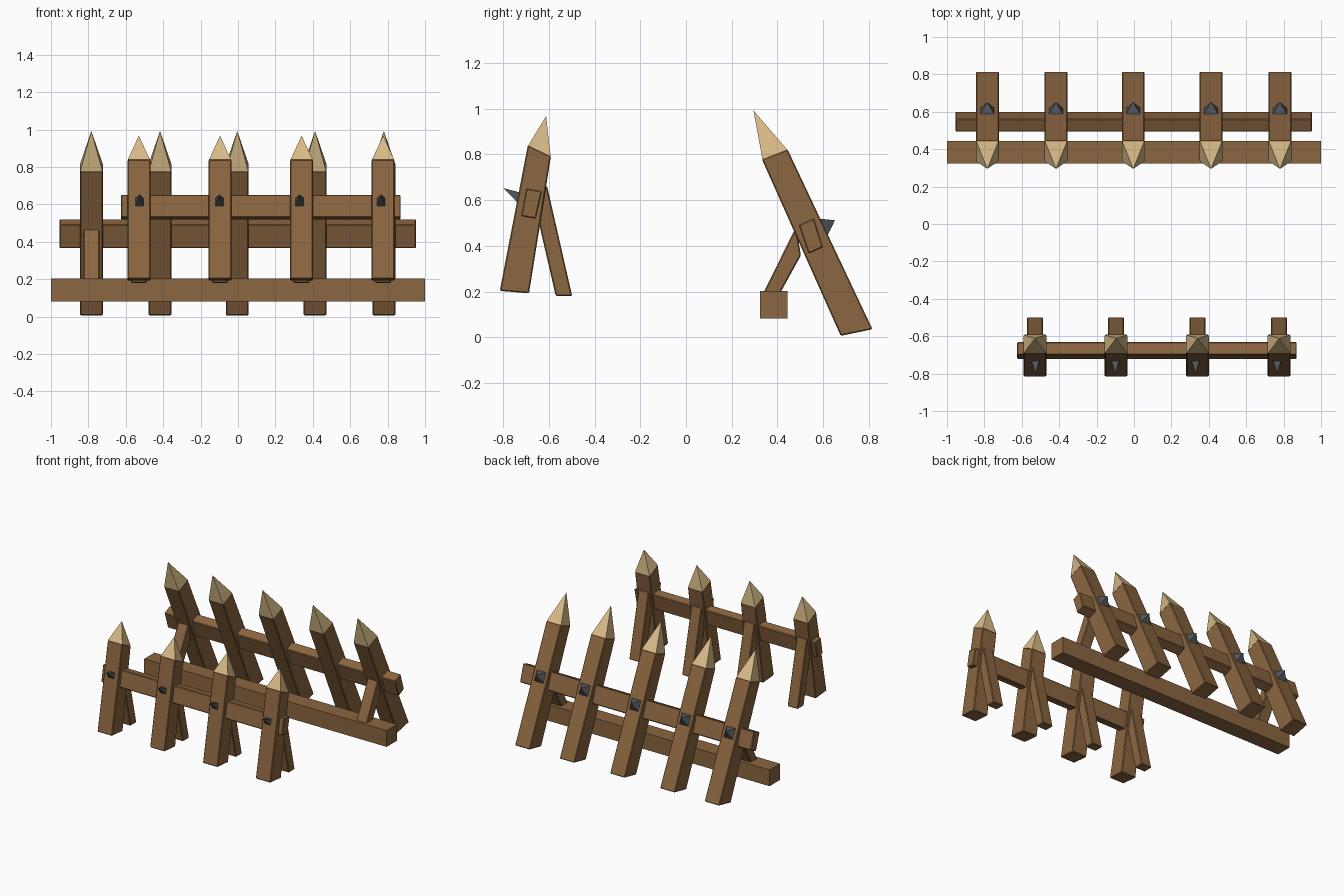
import bpy, bmesh
from mathutils import Vector

if "Cube" in bpy.data.objects:
    bpy.data.objects.remove(bpy.data.objects["Cube"])


def material(name, rgb):
    m = bpy.data.materials.new(name)
    m.diffuse_color = (*rgb, 1)
    m.use_nodes = True
    m.node_tree.nodes["Principled BSDF"].inputs["Base Color"].default_value = m.diffuse_color
    return m


WOOD = material("brown wood", (0.26, 0.133, 0.052))
PALE = material("pale cut wood", (0.68, 0.49, 0.24))
IRON = material("dark iron", (0.08, 0.088, 0.10))


def finish(name, bm, mat, bevel=0.0):
    bmesh.ops.recalc_face_normals(bm, faces=bm.faces)
    me = bpy.data.meshes.new(name)
    bm.to_mesh(me)
    bm.free()
    me.materials.append(mat)
    ob = bpy.data.objects.new(name, me)
    bpy.context.collection.objects.link(ob)
    if bevel:
        mod = ob.modifiers.new("worn edges", 'BEVEL')
        mod.width = bevel
        mod.segments = 1
    return ob


def timber(name, profile, x0, x1, bevel=0.005):
    """Side profile in (y, z), extruded along x."""
    bm = bmesh.new()
    face = bm.faces.new([bm.verts.new((x0, y, z)) for y, z in profile])
    new = bmesh.ops.extrude_face_region(bm, geom=[face])["geom"]
    bmesh.ops.translate(bm, vec=(x1 - x0, 0, 0),
                        verts=[v for v in new if isinstance(v, bmesh.types.BMVert)])
    return finish(name, bm, WOOD, bevel)


def pyramid(name, a, b, apex, x, half, mat):
    """Four-sided point whose base spans a-b in (y, z) and x +- half."""
    bm = bmesh.new()
    base = [bm.verts.new(c) for c in ((x - half, *a), (x + half, *a),
                                      (x + half, *b), (x - half, *b))]
    top = bm.verts.new((x, *apex))
    bm.faces.new(base)
    for i in range(4):
        bm.faces.new((base[i], base[(i + 1) % 4], top))
    return finish(name, bm, mat)


def stake(name, x, profile, tip):
    """Leaning post; last two profile points are the shoulders."""
    timber(name, profile, x - 0.061, x + 0.061)
    b, a = Vector(profile[2]), Vector(profile[3])
    inset = (b - a) * 0.02
    pyramid(name + "_tip", a + inset, b - inset, tip, x, 0.059, PALE)


# Front fence: short stakes, each with its own prop leg and nail
for x, dx in ((-0.53, 0.003), (-0.096, -0.004), (0.34, -0.011), (0.776, -0.011)):
    stake("front_stake", x, [(-0.815, 0.203), (-0.687, 0.192),
                             (-0.591, 0.793), (-0.692, 0.841)], (-0.612, 0.968))
    timber("front_prop", [(-0.570, 0.180), (-0.498, 0.180),
                          (-0.608, 0.662), (-0.677, 0.645)], x - 0.043, x + 0.043)
    pyramid("front_nail", (-0.738, 0.590), (-0.729, 0.634), (-0.80, 0.653),
            x + dx, 0.022, IRON)
timber("front_rail", [(-0.722, 0.530), (-0.657, 0.518),
                      (-0.630, 0.640), (-0.699, 0.652)], -0.625, 0.87)

# Back fence: tall stakes leaning forward, with nails on the rear faces
for x in (-0.784, -0.417, -0.004, 0.412, 0.78):
    stake("back_stake", x, [(0.677, 0.006), (0.816, 0.035),
                            (0.444, 0.823), (0.332, 0.779)], (0.295, 0.993))
    pyramid("back_nail", (0.618, 0.443), (0.582, 0.519), (0.652, 0.512),
            x, 0.040, IRON)
timber("back_rail", [(0.493, 0.491), (0.536, 0.365),
                     (0.600, 0.394), (0.560, 0.521)], -0.955, 0.952)

# Ground beam and the two end braces rising from it
timber("base_beam", [(0.323, 0.081), (0.444, 0.081),
                     (0.444, 0.203), (0.323, 0.203)], -1.0, 1.0, 0)
for x in (-0.784, 0.78):
    timber("back_brace", [(0.336, 0.190), (0.410, 0.190),
                          (0.503, 0.358), (0.482, 0.483)], x - 0.043, x + 0.043)
